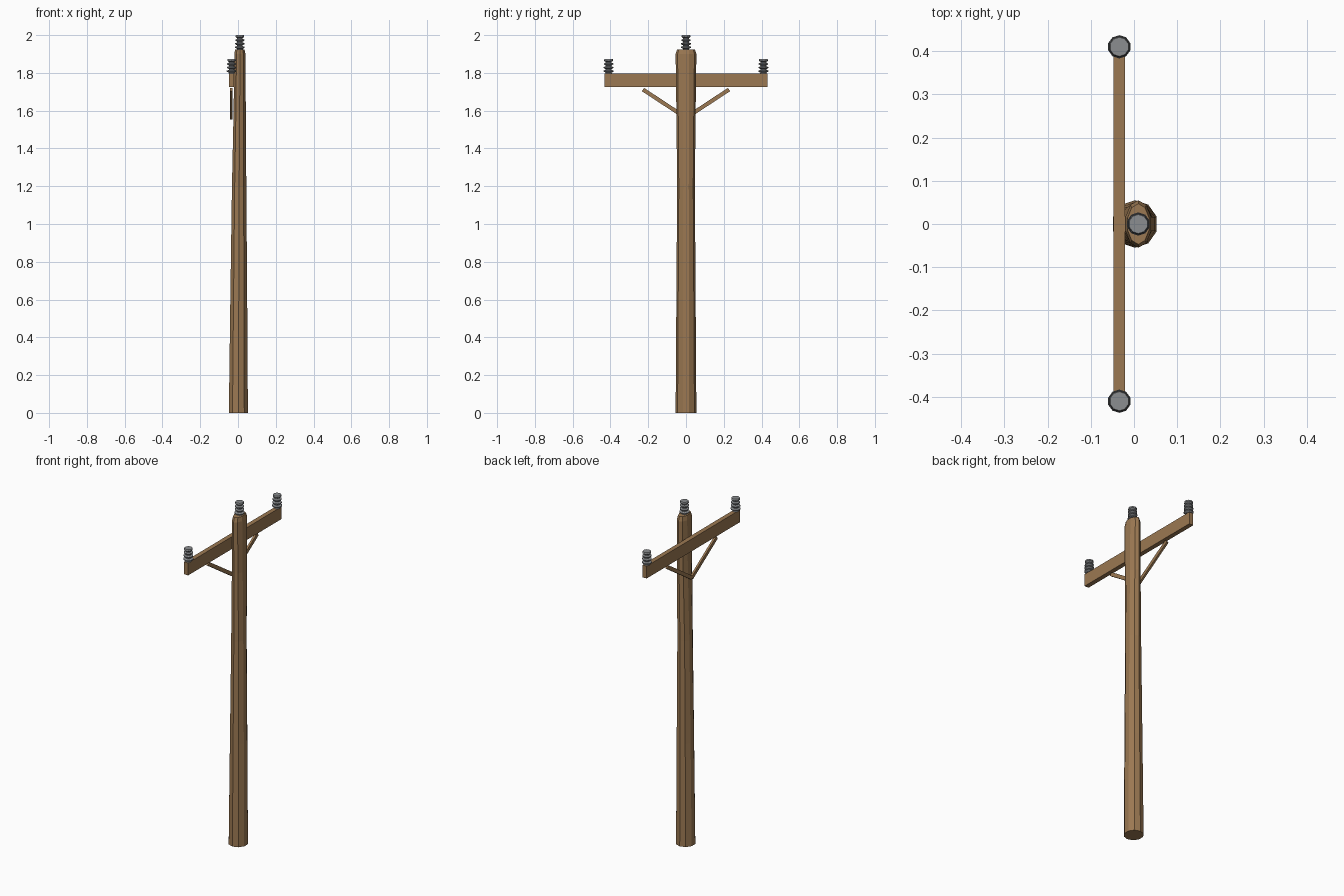
import bpy, bmesh, math
from mathutils import Vector

if "Cube" in bpy.data.objects:
    bpy.data.objects.remove(bpy.data.objects["Cube"])


def material(name, color):
    m = bpy.data.materials.new(name)
    m.diffuse_color = (*color, 1)
    m.use_nodes = True
    m.node_tree.nodes["Principled BSDF"].inputs["Base Color"].default_value = m.diffuse_color
    return m


wood = material("brown wood", (0.33, 0.19, 0.085))
grey = material("grey ceramic", (0.26, 0.27, 0.28))


def finish(name, bm, mat):
    bmesh.ops.recalc_face_normals(bm, faces=bm.faces)
    me = bpy.data.meshes.new(name)
    bm.to_mesh(me)
    bm.free()
    me.materials.append(mat)
    ob = bpy.data.objects.new(name, me)
    bpy.context.collection.objects.link(ob)
    return ob


def loft(name, rings, sides, mat, at=(0, 0, 0), turn=0.0):
    """Skin elliptical rings given as (z, centre x, radius x, radius y)."""
    bm = bmesh.new()
    loops = []
    for z, cx, rx, ry in rings:
        angles = [turn + math.tau * i / sides for i in range(sides)]
        loops.append([bm.verts.new(Vector(at) + Vector(
            (cx + rx * math.cos(a), ry * math.sin(a), z))) for a in angles])
    for low, high in zip(loops, loops[1:]):
        for i in range(sides):
            j = (i + 1) % sides
            bm.faces.new((low[i], low[j], high[j], high[i]))
    bm.faces.new(loops[0][::-1])
    bm.faces.new(loops[-1])
    return finish(name, bm, mat)


def beam(name, start, end, width, height, mat):
    """Box running from start to end in a plane of constant x."""
    start, end = Vector(start), Vector(end)
    along = (end - start).normalized()
    across = Vector((1, 0, 0))
    up = across.cross(along)
    bm = bmesh.new()
    bmesh.ops.create_cube(bm, size=1)
    for v in bm.verts:
        c = v.co.copy()
        v.co = ((start + end) / 2 + across * c.x * width
                + along * c.y * (end - start).length + up * c.z * height)
    return finish(name, bm, mat)


# Tapered pole with a chamfered top
loft("pole", [
    (0.0, 0.002, 0.053, 0.055),
    (0.6, 0.004, 0.047, 0.051),
    (1.2, 0.006, 0.040, 0.047),
    (1.6, 0.009, 0.034, 0.051),
    (1.90, 0.010, 0.031, 0.055),
    (1.925, 0.010, 0.026, 0.047)], 10, wood, turn=math.pi / 10)

# Crossarm on the side of the pole
beam("crossarm", (-0.034, -0.432, 1.761), (-0.034, 0.432, 1.761),
     0.027, 0.072, wood)

# Diagonal braces meeting on the pole
for side, label in ((-1, "front"), (1, "back")):
    beam(label + "_brace", (-0.036, 0, 1.562),
         (-0.036, side * 0.228, 1.712), 0.012, 0.021, wood)

# Ribbed insulators on both arm ends and the pole top
ribs = [(0.0, 0, 0.018, 0.018)]
for k in range(4):
    z = 0.004 + k * 0.019
    r = 0.027 - k * 0.001
    ribs += [(z, 0, 0.015, 0.015), (z + 0.006, 0, r, r),
             (z + 0.011, 0, r, r), (z + 0.015, 0, 0.015, 0.015)]
ribs[-1] = (0.077, 0, 0.022, 0.022)
for label, at in (("front", (-0.034, -0.41, 1.797)),
                  ("back", (-0.034, 0.41, 1.797)),
                  ("top", (0.01, 0, 1.923))):
    loft(label + "_insulator", ribs, 10, grey, at, math.pi / 10)
